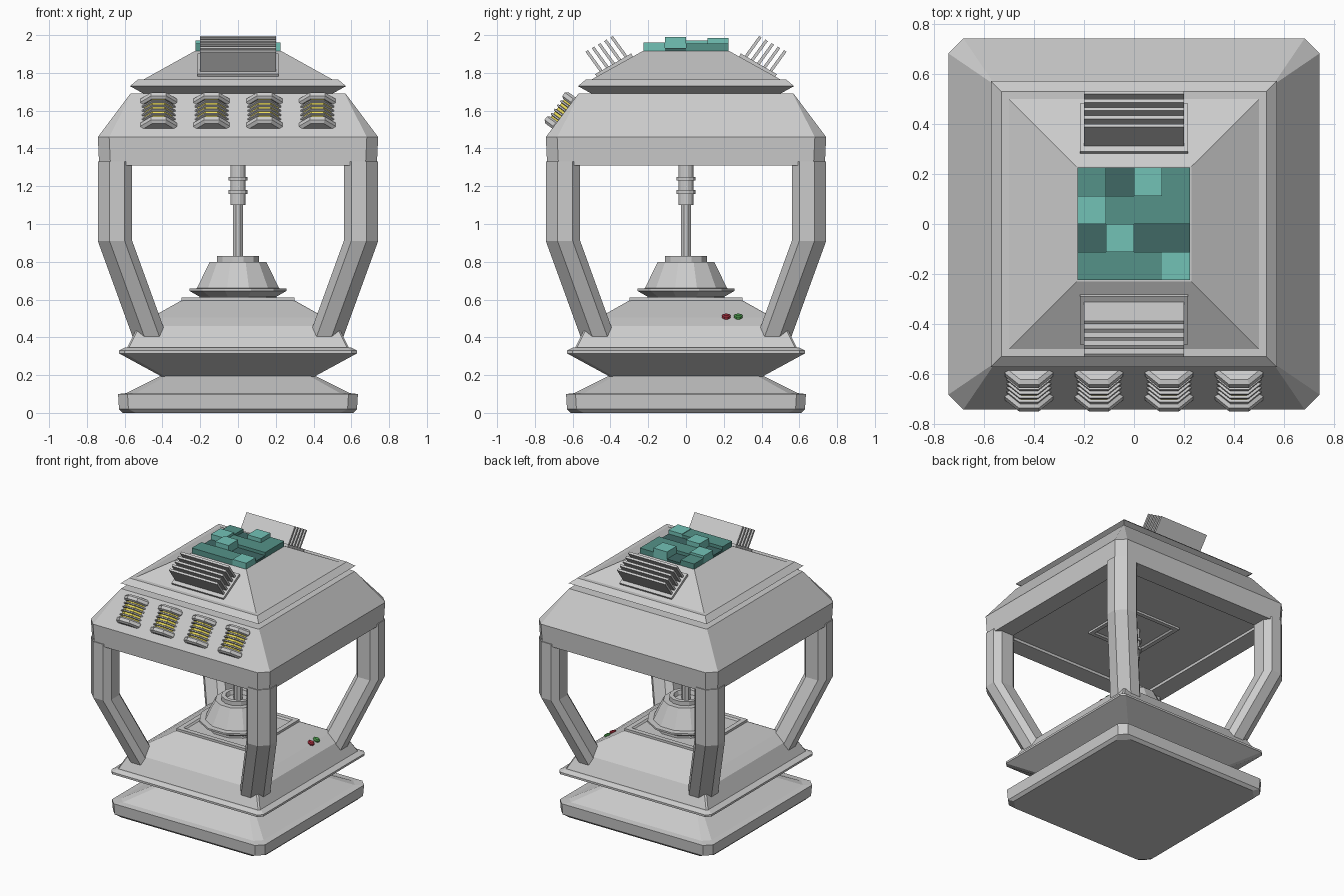
import bpy, bmesh
from math import sin, cos, pi, radians
from mathutils import Matrix, Vector

if "Cube" in bpy.data.objects:
    bpy.data.objects.remove(bpy.data.objects["Cube"])


def material(name, rgb):
    m = bpy.data.materials.new(name)
    m.diffuse_color = (*rgb, 1)
    m.use_nodes = True
    m.node_tree.nodes["Principled BSDF"].inputs["Base Color"].default_value = m.diffuse_color
    return m


def finish(name, bm, mat=None, mirror=None):
    bmesh.ops.remove_doubles(bm, verts=bm.verts[:], dist=0.0005)
    bmesh.ops.recalc_face_normals(bm, faces=bm.faces[:])
    me = bpy.data.meshes.new(name)
    bm.to_mesh(me)
    bm.free()
    ob = bpy.data.objects.new(name, me)
    bpy.context.collection.objects.link(ob)
    if mat:
        me.materials.append(mat)
    if mirror:
        mod = ob.modifiers.new("mirror", 'MIRROR')
        mod.use_axis = mirror
        mod.use_mirror_merge = False
    return ob


def skin(name, rings, mat=None, mirror=None, matrix=None):
    """Bridge a stack of equal-length rings and cap both ends."""
    bm = bmesh.new()
    rows = [[bm.verts.new(p) for p in r] for r in rings]
    n = len(rows[0])
    for a, b in zip(rows, rows[1:]):
        for i in range(n):
            j = (i + 1) % n
            bm.faces.new((a[i], a[j], b[j], b[i]))
    bm.faces.new(rows[0][::-1])
    bm.faces.new(rows[-1])
    if matrix:
        bm.transform(matrix)
    return finish(name, bm, mat, mirror)


def square_loft(name, profile):
    """Profile of (half width, z, corner chamfer)."""
    rings = []
    for h, z, c in profile:
        k = h - c
        rings.append([(h, -k, z), (h, k, z), (k, h, z), (-k, h, z),
                      (-h, k, z), (-h, -k, z), (-k, -h, z), (k, -h, z)])
    return skin(name, rings)


def lathe(name, profile, sides, mat=None, matrix=None):
    """Profile of (radius, z) with a flat side facing -y."""
    rings = [[(r * cos(2 * pi * (i + .5) / sides), r * sin(2 * pi * (i + .5) / sides), z)
              for i in range(sides)] for r, z in profile]
    return skin(name, rings, mat, None, matrix)


def box(name, centre, size, mat=None, tilt=0, mirror=None):
    bm = bmesh.new()
    bmesh.ops.create_cube(bm, size=1)
    bm.transform(Matrix.Translation(centre) @ Matrix.Rotation(tilt, 4, 'X')
                 @ Matrix.Diagonal((*size, 1)))
    return finish(name, bm, mat, mirror)


yellow = material("yellow", (.85, .72, .10))
red = material("red", (.40, .03, .05))
green = material("green", (.08, .35, .08))
teals = {'D': material("teal_dark", (.05, .14, .13)),
         'M': material("teal_mid", (.09, .29, .25)),
         'L': material("teal_light", (.17, .54, .47))}

# Plinth, flange and deck
square_loft("plinth", [(.61, 0, .07), (.63, .02, .05), (.635, .10, .05),
                       (.59, .105, .05), (.40, .20, .03)])
square_loft("base_flange", [(.40, .19, .02), (.63, .315, .03), (.63, .33, .03), (.60, .345, .02)])
square_loft("deck", [(.59, .34, .01), (.53, .46, .01), (.46, .505, .01), (.30, .595, .01)])
square_loft("deck_frame", [(.30, .585, 0), (.30, .612, 0), (.265, .612, 0), (.255, .60, 0)])

# Deck buttons on the right-hand side
for y, mat, nm in ((.213, red, "red_button"), (.277, green, "green_button")):
    lathe(nm, [(.024, -.02), (.024, .008), (.016, .014)], 8, mat,
          Matrix.Translation((.455, y, .507)) @ Matrix.Rotation(radians(20), 4, 'Y'))

# Bell and piston
lathe("bell", [(.21, .60), (.21, .615), (.265, .645), (.265, .658), (.225, .66), (.215, .68),
               (.155, .80), (.115, .80), (.115, .83), (.085, .83), (.075, .80)], 12)
lathe("piston_rod", [(.03, .78), (.03, 1.33)], 8)
lathe("piston_sleeve", [(.042, 1.10), (.042, 1.16), (.052, 1.16), (.052, 1.18), (.042, 1.18),
                        (.042, 1.23), (.052, 1.23), (.052, 1.25), (.042, 1.25), (.042, 1.33)], 12)

# Four bent corner legs
section = [(.742, .68), (.68, .742), (.60, .742), (.56, .70),
           (.56, .60), (.60, .56), (.70, .56), (.742, .60)]
skin("corner_legs", [[(x - s, y - s, z) for x, y in section]
                     for z, s in ((.345, .205), (.91, 0), (1.33, 0))],
     mirror=(True, True, False))

# Canopy, with undercut ring and pyramid roof
square_loft("canopy", [(.60, 1.33, .04), (.60, 1.31, .04), (.735, 1.31, .06), (.742, 1.46, .06),
                       (.57, 1.69, .005), (.50, 1.69, 0), (.572, 1.73, 0),
                       (.53, 1.765, 0), (.50, 1.765, 0), (.23, 1.915, 0)])
square_loft("ceiling_socket", [(.22, 1.34, 0), (.22, 1.315, 0), (.19, 1.315, 0), (.18, 1.325, 0)])

# Teal roof blocks
layout = ["MDLM", "LMMM", "DLDD", "MMML"]
tall = [1.985, 1.972, 1.99, 1.96]
for r, row in enumerate(layout):
    for c, t in enumerate(row):
        top = {'L': tall[r], 'M': 1.955, 'D': 1.932}[t]
        box("roof_block", (-.169 + c * .1125, .169 - r * .1125, (1.905 + top) / 2),
            (.1125, .1125, top - 1.905), teals[t])

# Roof vents front and back
box("vent_plate", (0, -.378, 1.835), (.43, .22, .03), None, radians(30), (False, True, False))
fin_tilt = radians(36)
fin_dir = Vector((0, -sin(fin_tilt), cos(fin_tilt)))
for i in range(5):
    y = -.305 - i * .033
    base = Vector((0, y, 1.758 + (.5 + y) * .57))
    box("vent_fin", base + fin_dir * .072, (.40, .016, .158), None, fin_tilt, (False, True, False))

# Coils lying on the front slope
axis = Vector((0, .594, .804))
out = Vector((0, -.804, .594))
for x in (-.42, -.14, .14, .42):
    centre = Vector((x, -.647, 1.588)) - out * .036
    frame = Matrix.Translation(centre) @ Matrix.Rotation(-radians(36.5), 4, 'X')
    lathe("coil_core", [(.084, -.08), (.084, .08)], 8, yellow, frame)
    for s in (-1, 1):
        lathe("coil_cap", [(.088, s * .103), (.104, s * .09), (.104, s * .068), (.09, s * .058)],
              8, None, frame)
    for k in range(4):
        z = -.042 + k * .028
        lathe("coil_ring", [(.084, z - .007), (.096, z - .004), (.096, z + .004), (.084, z + .007)],
              8, None, frame)
